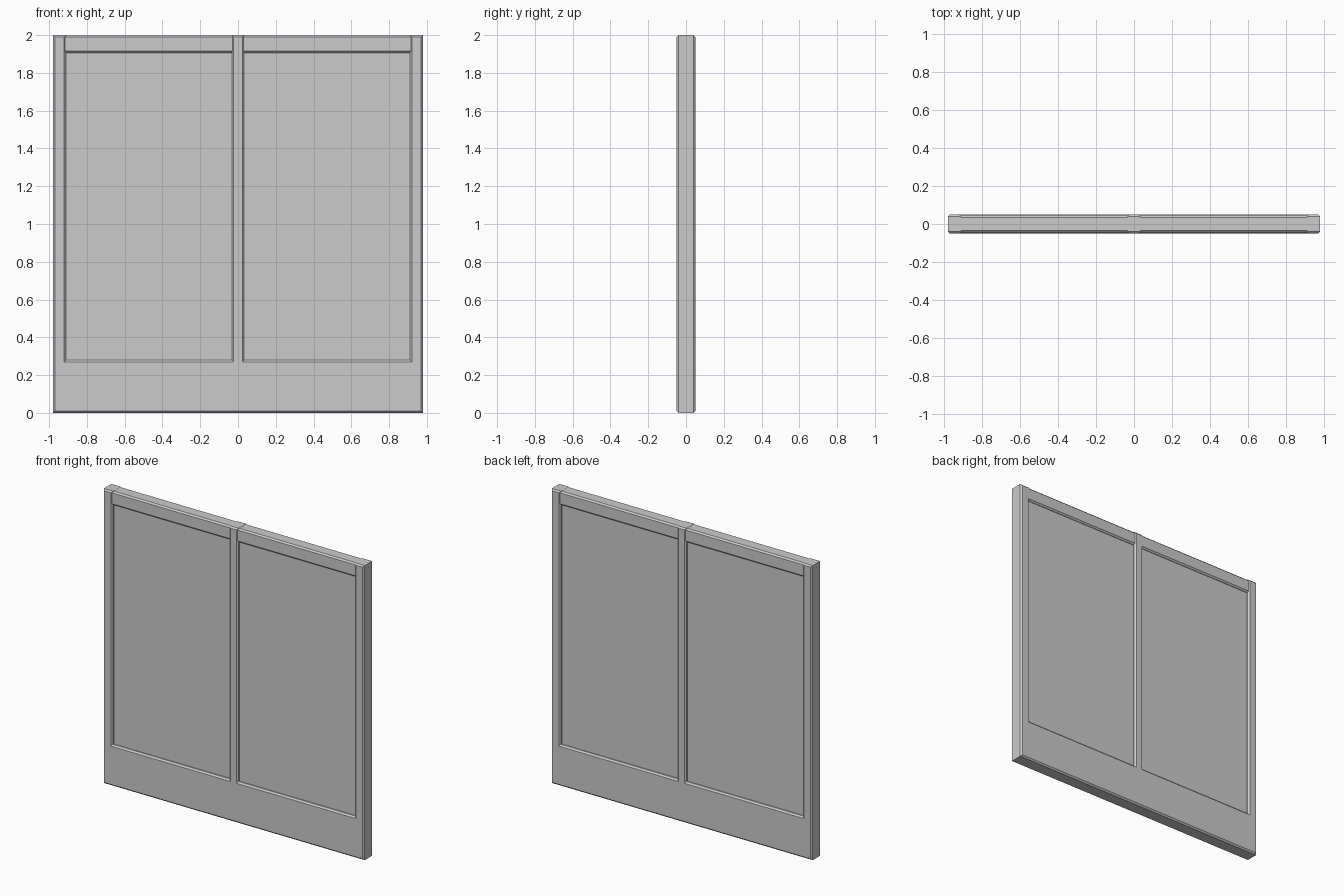
import bpy
import bmesh

cube = bpy.data.objects.get("Cube")
if cube:
    bpy.data.objects.remove(cube, do_unlink=True)

# Single flat colour
grey = bpy.data.materials.new("light_grey")
grey.use_nodes = True
colour = (0.6, 0.6, 0.6, 1)
grey.diffuse_color = colour
grey.node_tree.nodes["Principled BSDF"].inputs["Base Color"].default_value = colour


def plate(name, outline, half_depth, chamfer=0):
    """Extrude an x-z outline along y and chamfer its front and back rims."""
    bm = bmesh.new()
    face = bm.faces.new([bm.verts.new((x, -half_depth, z)) for x, z in outline])
    grown = bmesh.ops.extrude_face_region(bm, geom=[face], use_keep_orig=True)
    moved = [v for v in grown["geom"] if isinstance(v, bmesh.types.BMVert)]
    bmesh.ops.translate(bm, vec=(0, 2 * half_depth, 0), verts=moved)
    bmesh.ops.recalc_face_normals(bm, faces=bm.faces)
    if chamfer:
        rims = [e for e in bm.edges
                if abs(e.verts[0].co.y - e.verts[1].co.y) < half_depth]
        bmesh.ops.bevel(bm, geom=rims, offset=chamfer, segments=1,
                        profile=0.5, affect='EDGES', clamp_overlap=True)
        bmesh.ops.recalc_face_normals(bm, faces=bm.faces)
    mesh = bpy.data.meshes.new(name)
    bm.to_mesh(mesh)
    bm.free()
    mesh.materials.append(grey)
    obj = bpy.data.objects.new(name, mesh)
    bpy.context.collection.objects.link(obj)
    return obj


def rectangle(x0, x1, z0, z1):
    return [(x0, z0), (x1, z0), (x1, z1), (x0, z1)]


outer, inner, bar = 0.98, 0.91, 0.033   # stile edges and half width of centre bar
sill, lintel, top = 0.28, 1.905, 2.0    # rail heights

# Fork-shaped frame: bottom rail, two side stiles and the centre bar in one piece
right_half = [(outer, 0), (outer, top), (inner, top), (inner, sill),
              (bar, sill), (bar, top)]
left_half = [(-x, z) for x, z in reversed(right_half)]
plate("frame", right_half + left_half, 0.05, 0.01)

# Top rail, set slightly behind the stiles
plate("top_rail", rectangle(-0.945, 0.945, lintel, top - 0.001), 0.045, 0.01)

# Recessed panels, tucked into the frame on every side
for side, sign in (("left", 1), ("right", -1)):
    ends = sorted((sign * 0.01, sign * (inner + 0.02)))
    plate(side + "_panel", rectangle(*ends, sill - 0.02, lintel + 0.02), 0.032)
